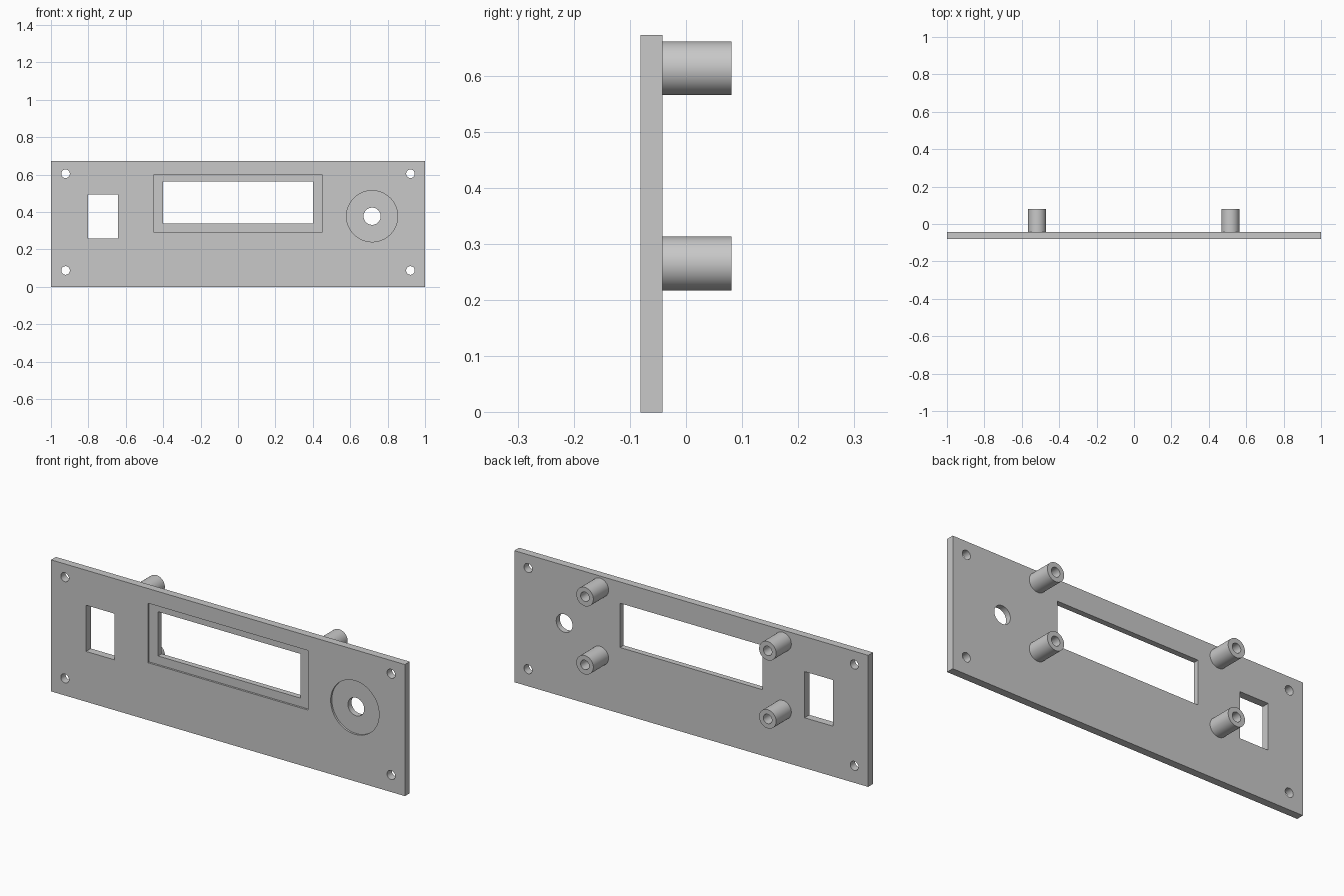
import bpy
import math

cube = bpy.data.objects.get("Cube")
if cube:
    bpy.data.objects.remove(cube, do_unlink=True)

FRONT, BACK, TIP = -0.081, -0.042, 0.081
HEIGHT = 0.672
RECESS = 0.01

grey = bpy.data.materials.new("panel grey")
grey.use_nodes = True
colour = (0.58, 0.58, 0.58, 1)
grey.diffuse_color = colour
grey.node_tree.nodes["Principled BSDF"].inputs["Base Color"].default_value = colour


def box(name, x0, x1, y0, y1, z0, z1):
    bpy.ops.mesh.primitive_cube_add(
        size=1, location=((x0 + x1) / 2, (y0 + y1) / 2, (z0 + z1) / 2))
    ob = bpy.context.object
    ob.name = name
    ob.scale = (x1 - x0, y1 - y0, z1 - z0)
    bpy.ops.object.transform_apply(location=False, rotation=False, scale=True)
    ob.data.materials.append(grey)
    return ob


def rod(name, x, z, radius, y0, y1):
    bpy.ops.mesh.primitive_cylinder_add(
        vertices=48, radius=radius, depth=y1 - y0,
        location=(x, (y0 + y1) / 2, z), rotation=(math.pi / 2, 0, 0))
    ob = bpy.context.object
    ob.name = name
    ob.data.materials.append(grey)
    return ob


def cut(target, cutter):
    """Apply a boolean difference and remove the cutter."""
    cutter.hide_render = True
    mod = target.modifiers.new("cut", "BOOLEAN")
    mod.operation = "DIFFERENCE"
    mod.solver = "EXACT"
    mod.object = cutter
    bpy.context.view_layer.objects.active = target
    bpy.ops.object.modifier_apply(modifier=mod.name)
    bpy.data.objects.remove(cutter, do_unlink=True)


def smooth(ob):
    bpy.ops.object.select_all(action="DESELECT")
    ob.select_set(True)
    bpy.context.view_layer.objects.active = ob
    bpy.ops.object.shade_smooth_by_angle(angle=math.radians(30))


# Flat panel
panel = box("front_panel", -1, 1, FRONT, BACK, 0, HEIGHT)
before, after = FRONT - 0.05, BACK + 0.05

# Display bezel recess and opening
cut(panel, box("bezel_cutter", -0.452, 0.452, before, FRONT + RECESS, 0.293, 0.597))
cut(panel, box("display_cutter", -0.402, 0.402, before, after, 0.337, 0.563))

# Switch opening
cut(panel, box("switch_cutter", -0.802, -0.641, before, after, 0.257, 0.493))

# Knob recess and shaft hole
cut(panel, rod("knob_cutter", 0.717, 0.377, 0.137, before, FRONT + RECESS))
cut(panel, rod("shaft_cutter", 0.717, 0.377, 0.046, before, after))

# Corner screw holes
for x in (-0.922, 0.922):
    for z in (0.087, 0.604):
        cut(panel, rod("screw_cutter", x, z, 0.023, before, after))
smooth(panel)

# Hollow standoffs on the back
for side, x in (("right", -0.518), ("left", 0.515)):
    for level, z in (("lower", 0.265), ("upper", 0.613)):
        post = rod(f"{level}_{side}_standoff", x, z, 0.048, BACK - 0.002, TIP)
        cut(post, rod("bore_cutter", x, z, 0.024, BACK - 0.05, TIP + 0.05))
        smooth(post)
